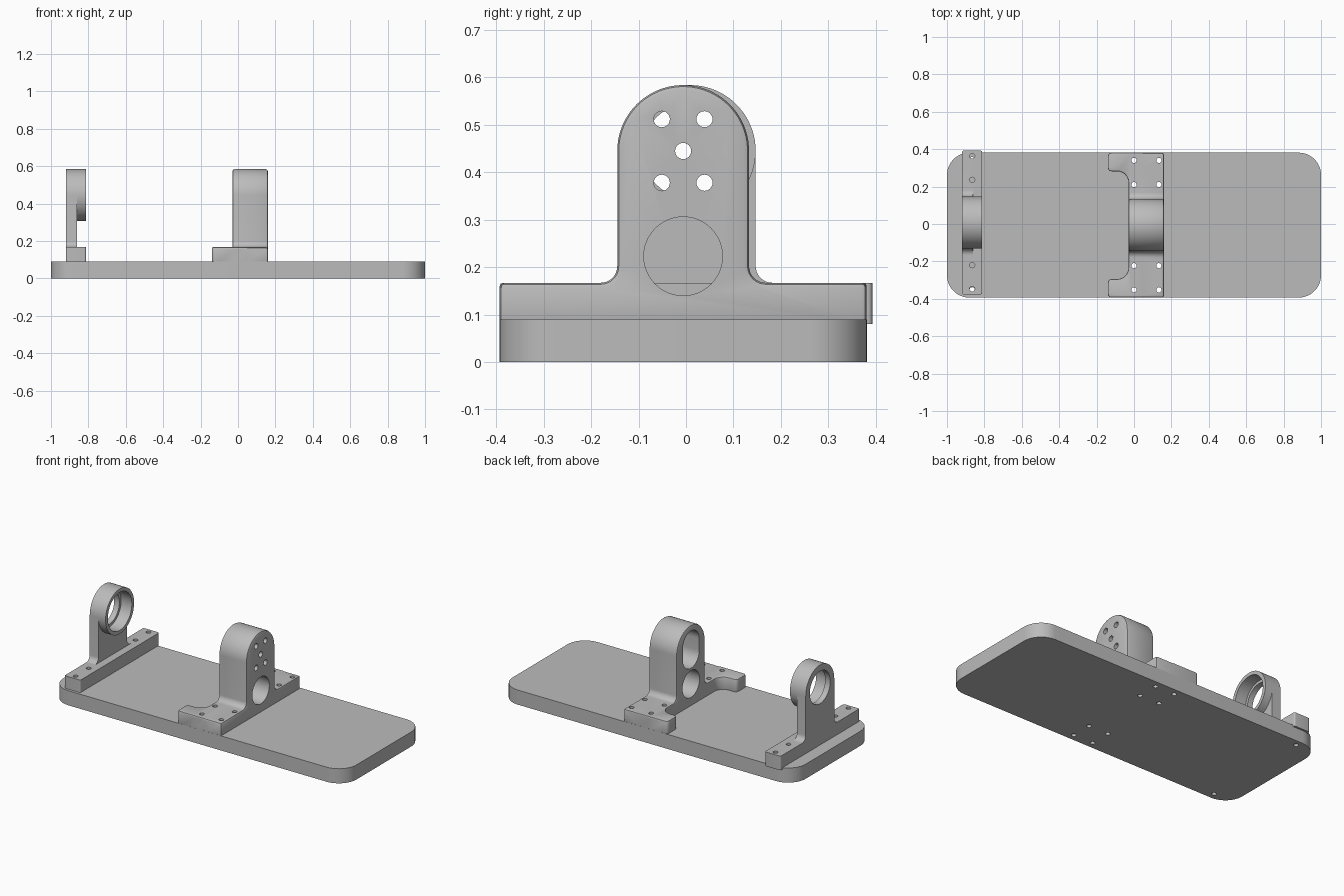
import bpy, bmesh, math
from mathutils import Vector

cube = bpy.data.objects.get("Cube")
if cube:
    bpy.data.objects.remove(cube, do_unlink=True)

grey = bpy.data.materials.new("plain grey")
grey.use_nodes = True
colour = (0.5, 0.5, 0.5, 1)
grey.diffuse_color = colour
grey.node_tree.nodes["Principled BSDF"].inputs["Base Color"].default_value = colour


def arc(cx, cy, r, start, end, n=12):
    """Points along an arc, angles in degrees."""
    angles = [math.radians(start + (end - start) * i / n) for i in range(n + 1)]
    return [(cx + r * math.cos(a), cy + r * math.sin(a)) for a in angles]


def circle(cx, cy, r, n=48):
    return arc(cx, cy, r, 0, 360, n)[:-1]


def rounded_rect(x0, x1, y0, y1, r, n=12):
    return (arc(x1 - r, y1 - r, r, 0, 90, n) + arc(x0 + r, y1 - r, r, 90, 180, n)
            + arc(x0 + r, y0 + r, r, 180, 270, n) + arc(x1 - r, y0 + r, r, 270, 360, n))


def prism(name, points, axis, low, high):
    """Extrude a 2D outline along x (outline in yz) or z (outline in xy)."""
    bm = bmesh.new()
    verts = [bm.verts.new((low, a, b) if axis == "x" else (a, b, low)) for a, b in points]
    face = bm.faces.new(verts)
    moved = bmesh.ops.extrude_face_region(bm, geom=[face])["geom"]
    step = Vector((high - low, 0, 0)) if axis == "x" else Vector((0, 0, high - low))
    bmesh.ops.translate(bm, vec=step, verts=[v for v in moved if isinstance(v, bmesh.types.BMVert)])
    bmesh.ops.recalc_face_normals(bm, faces=bm.faces)
    mesh = bpy.data.meshes.new(name)
    bm.to_mesh(mesh)
    bm.free()
    mesh.materials.append(grey)
    obj = bpy.data.objects.new(name, mesh)
    bpy.context.collection.objects.link(obj)
    return obj


def select(obj):
    bpy.ops.object.select_all(action="DESELECT")
    obj.select_set(True)
    bpy.context.view_layer.objects.active = obj


def soften(obj, width):
    mod = obj.modifiers.new("soft edge", "BEVEL")
    mod.width, mod.segments = width, 2
    mod.limit_method, mod.angle_limit = "ANGLE", math.radians(35)
    select(obj)
    bpy.ops.object.modifier_apply(modifier=mod.name)


def combine(obj, other, operation):
    mod = obj.modifiers.new("combine", "BOOLEAN")
    mod.operation, mod.solver, mod.object = operation, "EXACT", other
    select(obj)
    bpy.ops.object.modifier_apply(modifier=mod.name)
    bpy.data.objects.remove(other, do_unlink=True)


def cut(obj, points, axis, low, high):
    combine(obj, prism("cutter", points, axis, low, high), "DIFFERENCE")


def tower_outline(cy, half, bottom, fillet=0.035):
    """Foot with a filleted, round-topped tower, in yz."""
    r, top, foot = 0.139, 0.445, 0.167
    return ([(cy - half, bottom), (cy + half, bottom), (cy + half, foot)]
            + arc(cy + r + fillet, foot + fillet, fillet, 270, 180, 8)
            + arc(cy, top, r, 0, 180, 40)
            + arc(cy - r - fillet, foot + fillet, fillet, 0, -90, 8)
            + [(cy - half, foot)])


MID, END = -0.006, 0.008          # y centres of the two brackets
MID_HOLES = [(x, MID + s * v) for x in (0, 0.133) for v in (0.217, 0.346) for s in (-1, 1)]

# Base plate with bolt holes right through
base = prism("base_plate", rounded_rect(-1, 1, MID - 0.3875, MID + 0.3875, 0.12), "z", 0, 0.09)
for x, y in MID_HOLES + [(-0.865, MID - 0.346), (-0.865, MID + 0.35)]:
    cut(base, circle(x, y, 0.014, 20), "z", -0.1, 0.3)

# Motor bracket: softened tower plus two forward-reaching feet
motor = prism("motor_bracket", tower_outline(MID, 0.387, 0.07), "x", -0.03, 0.16)
soften(motor, 0.011)
foot = ([(0.05, 0.1), (-0.03, 0.1)] + arc(-0.09, 0.228, 0.06, 0, 90, 10)
        + arc(-0.12, 0.308, 0.02, 270, 180, 6) + arc(-0.12, 0.367, 0.02, 180, 90, 6)
        + [(0.05, 0.387)])
for side in (-1, 1):
    part = prism("foot", [(x, MID + side * v) for x, v in foot], "z", 0.07, 0.167)
    soften(part, 0.007)
    combine(motor, part, "UNION")
for x, y in MID_HOLES:
    cut(motor, circle(x, y, 0.014, 20), "z", 0, 0.3)
# Lower bore, rear pocket and five screw holes
cut(motor, circle(MID, 0.223, 0.083), "x", -0.3, 0.3)
pocket = arc(MID, 0.47, 0.08, 0, 180, 24) + arc(MID, 0.4, 0.08, 180, 360, 24)
cut(motor, pocket, "x", -0.3, 0.12)
for y, z in [(0, 0)] + [(a, b) for a in (-0.045, 0.045) for b in (-0.067, 0.067)]:
    cut(motor, circle(MID + y, 0.445 + z, 0.017, 24), "x", 0.05, 0.3)

# Bearing bracket: thin tower, wide foot and a deep ring
bearing = prism("bearing_bracket", tower_outline(END, 0.36, 0.08), "x", -0.92, -0.86)
combine(bearing, prism("foot", rounded_rect(-0.92, -0.812, END - 0.385, END + 0.385, 0.01, 5),
                       "z", 0.08, 0.167), "UNION")
combine(bearing, prism("ring", circle(END, 0.445, 0.139, 80), "x", -0.92, -0.812), "UNION")
cut(bearing, circle(END, 0.445, 0.1), "x", -1, -0.7)
cut(bearing, circle(END, 0.445, 0.117), "x", -0.885, -0.7)
for v in (0.228, 0.355):
    for side in (-1, 1):
        cut(bearing, circle(-0.865, END + side * v, 0.014, 20), "z", 0, 0.3)

for obj in (base, motor, bearing):
    select(obj)
    bpy.ops.object.shade_smooth_by_angle(angle=math.radians(30))
